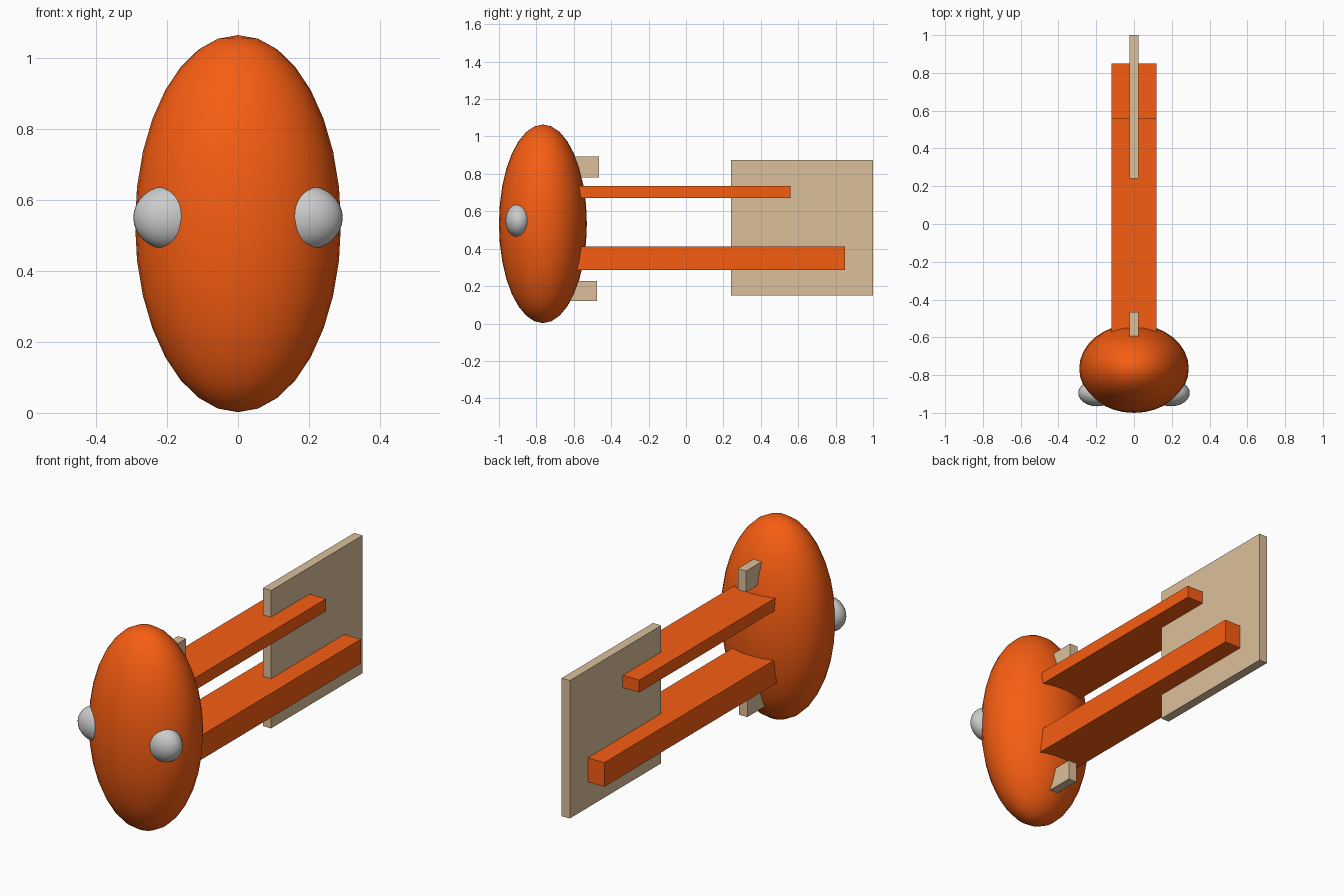
import bpy

if "Cube" in bpy.data.objects:
    bpy.data.objects.remove(bpy.data.objects["Cube"])


def material(name, color):
    mat = bpy.data.materials.new(name)
    mat.diffuse_color = (*color, 1)
    mat.use_nodes = True
    mat.node_tree.nodes["Principled BSDF"].inputs["Base Color"].default_value = mat.diffuse_color
    return mat


orange = material("orange", (0.93, 0.11, 0.006))
wood = material("pale_wood", (0.72, 0.53, 0.33))


def finish(name, mat):
    obj = bpy.context.object
    obj.name = name
    if mat:
        obj.data.materials.append(mat)
    return obj


def ellipsoid(name, center, radii, mat=None):
    bpy.ops.mesh.primitive_uv_sphere_add(segments=32, ring_count=16, radius=1, location=center)
    bpy.context.object.scale = radii
    bpy.ops.object.transform_apply(location=False, rotation=False, scale=True)
    bpy.ops.object.shade_smooth()
    return finish(name, mat)


def box(name, half_x, y0, y1, z0, z1, mat):
    bpy.ops.mesh.primitive_cube_add(size=1, location=(0, (y0 + y1) / 2, (z0 + z1) / 2))
    bpy.context.object.scale = (2 * half_x, y1 - y0, z1 - z0)
    bpy.ops.object.transform_apply(location=False, rotation=False, scale=True)
    return finish(name, mat)


# Egg-shaped head with an eye on each side
ellipsoid("head", (0, -0.765, 0.533), (0.29, 0.235, 0.531), orange)
for side, label in ((1, "right"), (-1, "left")):
    ellipsoid(f"eye_{label}", (side * 0.195, -0.895, 0.55), (0.1, 0.07, 0.09))

# Two flat beams running back from the head
box("upper_beam", 0.12, -0.70, 0.56, 0.67, 0.735, orange)
box("lower_beam", 0.12, -0.70, 0.85, 0.285, 0.412, orange)

# Upright tail plate
box("tail_plate", 0.024, 0.24, 1.0, 0.15, 0.875, wood)

# Small tabs on the back of the head
box("upper_tab", 0.024, -0.70, -0.465, 0.78, 0.892, wood)
box("lower_tab", 0.024, -0.70, -0.475, 0.12, 0.226, wood)
